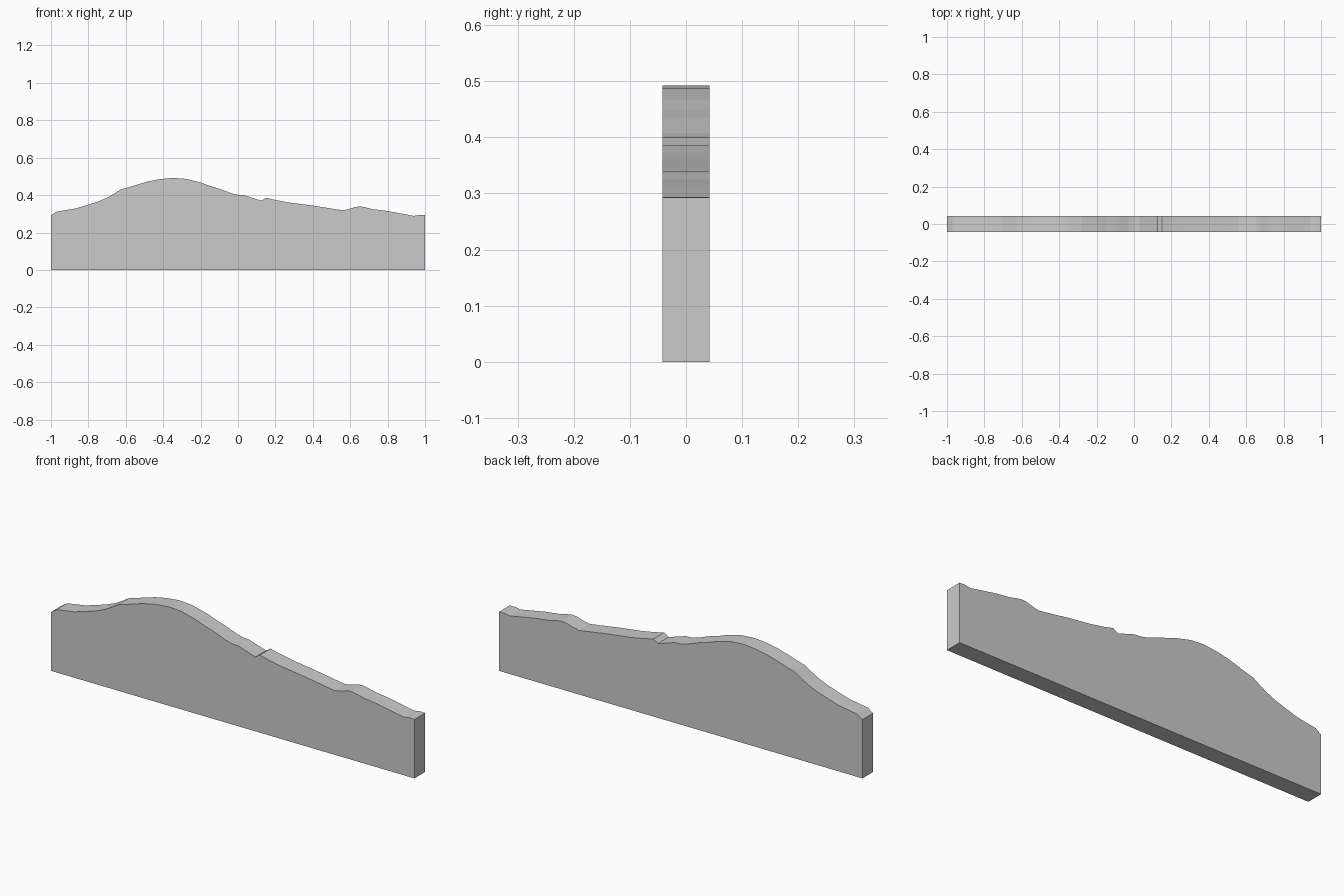
import bpy, bmesh

HALF_DEPTH = 0.042

# Silhouette of the upper edge (x, z), left to right
ridge = [
    (-1.00, 0.292), (-0.97, 0.312), (-0.87, 0.328), (-0.80, 0.349),
    (-0.75, 0.365), (-0.70, 0.386), (-0.66, 0.409), (-0.625, 0.431),
    (-0.57, 0.446), (-0.53, 0.459), (-0.48, 0.473), (-0.42, 0.485),
    (-0.35, 0.492), (-0.28, 0.487), (-0.20, 0.467), (-0.15, 0.449),
    (-0.10, 0.434), (-0.03, 0.408), (0.00, 0.401), (0.03, 0.400),
    (0.08, 0.384), (0.125, 0.370), (0.15, 0.386), (0.20, 0.374),
    (0.27, 0.361), (0.40, 0.344), (0.50, 0.328), (0.56, 0.319),
    (0.59, 0.325), (0.63, 0.337), (0.655, 0.339), (0.68, 0.335),
    (0.72, 0.325), (0.80, 0.315), (0.87, 0.302), (0.94, 0.289),
    (0.97, 0.294), (1.00, 0.293),
]
outline = [(-1, 0), (1, 0)] + ridge[::-1]

# Flat front panel, extruded backwards into a slab
bm = bmesh.new()
face = bm.faces.new([bm.verts.new((x, -HALF_DEPTH, z)) for x, z in outline])
result = bmesh.ops.extrude_face_region(bm, geom=[face], use_keep_orig=True)
back = [v for v in result["geom"] if isinstance(v, bmesh.types.BMVert)]
bmesh.ops.translate(bm, verts=back, vec=(0, 2 * HALF_DEPTH, 0))
bmesh.ops.recalc_face_normals(bm, faces=bm.faces)

mesh = bpy.data.meshes.new("contoured_panel")
bm.to_mesh(mesh)
bm.free()
panel = bpy.data.objects.new("contoured_panel", mesh)
bpy.context.collection.objects.link(panel)
